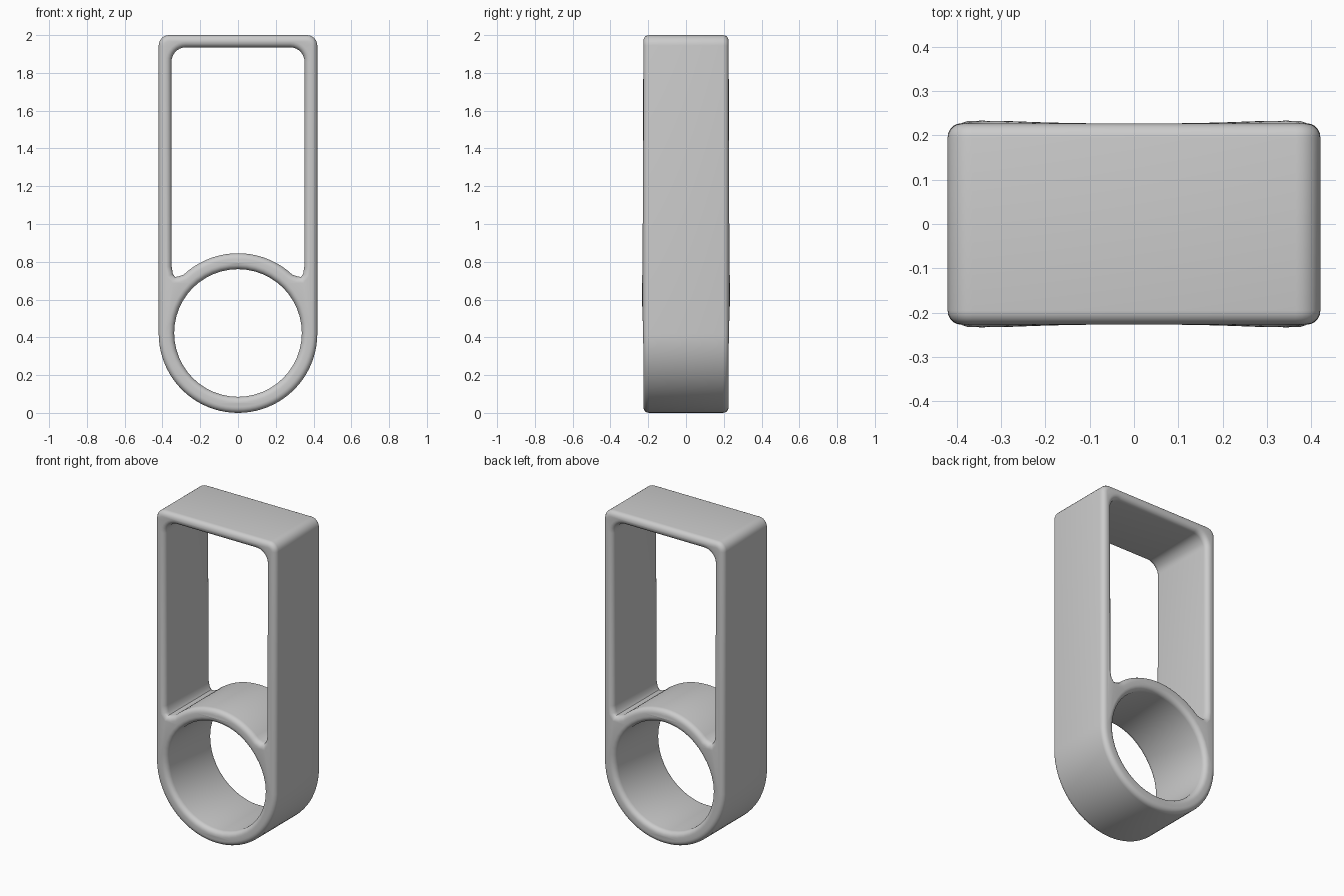
import bpy
from math import sin, cos, pi, radians, exp

cube = bpy.data.objects.get("Cube")
if cube:
    bpy.data.objects.remove(cube)

WIDTH, HEIGHT, DEPTH, ROUND = 0.42, 2.0, 0.226, 0.031
RING_Z = 0.423


def arc(cx, cz, r, start, end, steps):
    """Points on an arc, angles in degrees from +x."""
    angles = [radians(start + (end - start) * i / steps) for i in range(steps + 1)]
    return [(cx + r * cos(a), cz + r * sin(a)) for a in angles]


def mirrored(half):
    """Close a right-hand half outline with its mirror image."""
    return half + [(-x, z) for x, z in reversed(half) if abs(x) > 1e-5]


# Outer outline: half-round base, straight sides, softly rounded top
outer = mirrored(arc(0, WIDTH, WIDTH, -90, 0, 20)
                 + arc(WIDTH - 0.055, HEIGHT - 0.055, 0.055, 0, 90, 6))

# Finger hole
hole = arc(0, RING_Z, 0.338, 0, 360, 48)[:-1]

# Tall window: arched sill, small fillets, rounded upper corners
window = mirrored(arc(0, RING_Z, 0.422, 90, 47, 14)
                  + [(0.315, 0.722), (0.333, 0.72), (0.345, 0.735), (0.351, 0.775)]
                  + arc(0.352 - 0.075, 1.935 - 0.075, 0.075, 0, 90, 8))

# Extruded profile with rounded rims
curve = bpy.data.curves.new("ring_profile", "CURVE")
curve.dimensions = "2D"
curve.fill_mode = "BOTH"
curve.extrude = DEPTH - ROUND
curve.bevel_depth = ROUND
curve.bevel_resolution = 4
curve.offset = -ROUND
for outline in (outer, hole, window):
    spline = curve.splines.new("POLY")
    spline.points.add(len(outline) - 1)
    for point, (x, z) in zip(spline.points, outline):
        point.co = (x, z, 0, 1)
    spline.use_cyclic_u = True

profile = bpy.data.objects.new("ring_profile", curve)
bpy.context.collection.objects.link(profile)
graph = bpy.context.evaluated_depsgraph_get()
mesh = bpy.data.meshes.new_from_object(profile.evaluated_get(graph))
bpy.data.objects.remove(profile)

# Stand upright, with a slight swelling where the sill meets the sides
for v in mesh.vertices:
    x, z, y = v.co
    swell = 1 + 0.04 * abs(x) / WIDTH * exp(-((z - 0.64) / 0.15) ** 2)
    v.co = (x, -y * swell, z)

ring = bpy.data.objects.new("ring_body", mesh)
bpy.context.collection.objects.link(ring)

# Weld the caps to the rims and smooth
bpy.context.view_layer.objects.active = ring
ring.select_set(True)
bpy.ops.object.mode_set(mode="EDIT")
bpy.ops.mesh.select_all(action="SELECT")
bpy.ops.mesh.remove_doubles(threshold=0.0005)
bpy.ops.mesh.normals_make_consistent(inside=False)
bpy.ops.object.mode_set(mode="OBJECT")
bpy.ops.object.shade_smooth_by_angle(angle=radians(40))

# Plain grey
grey = bpy.data.materials.new("plain_grey")
grey.use_nodes = True
colour = (0.6, 0.6, 0.6, 1)
grey.diffuse_color = colour
grey.node_tree.nodes["Principled BSDF"].inputs["Base Color"].default_value = colour
mesh.materials.clear()
mesh.materials.append(grey)
